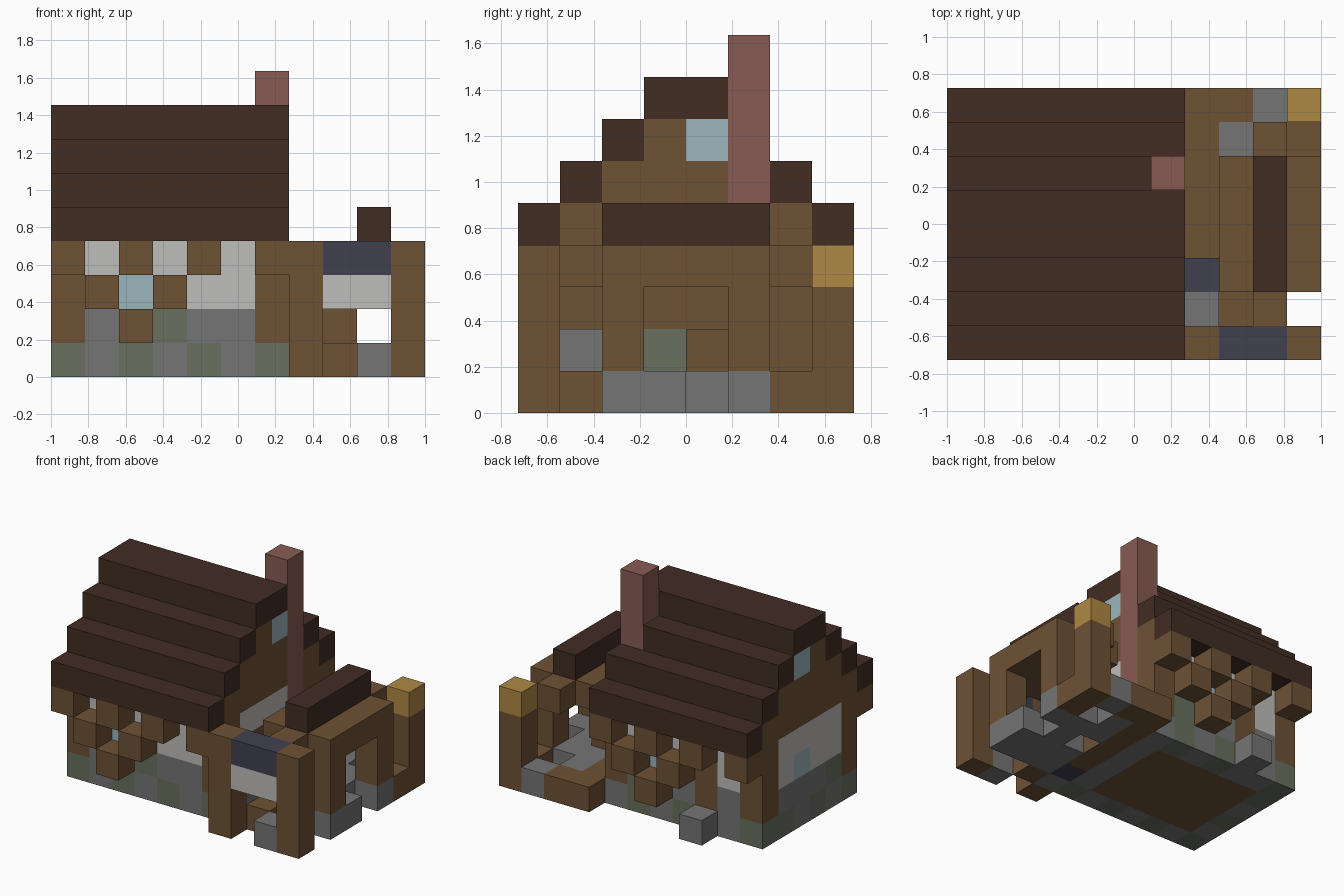
import bpy
import bmesh
from mathutils import Vector

if "Cube" in bpy.data.objects:
    bpy.data.objects.remove(bpy.data.objects["Cube"])

UNIT = 2 / 11
ORIGIN = Vector((-1, -4 * UNIT, 0))

# Colours, written as display values and turned into linear ones
PALETTE = {
    "W": ("wood", (110, 82, 53)),
    "R": ("dark_roof", (65, 45, 35)),
    "P": ("plaster", (190, 189, 187)),
    "S": ("stone", (118, 117, 118)),
    "G": ("mossy_stone", (104, 112, 95)),
    "B": ("window_glass", (156, 181, 190)),
    "C": ("chimney_brick", (136, 91, 83)),
    "N": ("navy_cloth", (64, 65, 80)),
    "Y": ("straw_yellow", (175, 136, 68)),
}


def linear(v):
    v /= 255
    return v / 12.92 if v <= 0.04045 else ((v + 0.055) / 1.055) ** 2.4


materials = {}
for key, (name, rgb) in PALETTE.items():
    mat = bpy.data.materials.new(name)
    colour = [linear(c) for c in rgb] + [1]
    mat.use_nodes = True
    mat.diffuse_color = colour
    mat.node_tree.nodes["Principled BSDF"].inputs["Base Color"].default_value = colour
    materials[key] = mat

cells = {}  # block position -> (part, colour key)


def span(v):
    return range(v, v + 1) if isinstance(v, int) else v


def add(part, key, xs, ys, zs):
    """Fill a box of blocks; later blocks replace earlier ones."""
    for x in span(xs):
        for y in span(ys):
            for z in span(zs):
                cells[x, y, z] = (part, key)


def wall(part, rows, place):
    """Lay a wall from the ground up, one string of colours per course."""
    for z, row in enumerate(rows):
        for i, key in enumerate(row):
            x, y = place(i)
            add(part, key, x, y, z)


# House floor and four walls
add("floor", "W", range(1, 6), range(2, 6), 0)
wall("right_wall", ["GSGSGS", "WGSSSW", "WPPBPW", "WPPPPW"], lambda i: (0, i + 1))
wall("left_wall", ["GSSSSS", "WSGSSW", "WWWWWW", "WPPPPW"], lambda i: (6, i + 1))
wall("front_wall", ["GSGSGSG", "WSSGSSW", "WPBPPPW", "WPPPPPW"], lambda i: (i, 1))
wall("back_wall", ["GSSGSGS", "WSWSSGW", "WPWPBPW", "WPPPPPW"], lambda i: (i, 6))

# Gables with a small window each
for part, x in (("right_gable", 0), ("left_gable", 6)):
    for step in range(3):
        add(part, "W", x, range(1 + step, 7 - step), 4 + step)
    add(part, "B", x, 4, 6)

# Stepped roof
for step in range(4):
    for y in (step, 7 - step):
        add("roof", "R", range(7), y, 4 + step)

# Rafter ends, window frames and doorstep
for x in range(0, 7, 2):
    for y in (0, 7):
        add("rafter_ends", "W", x, y, 3)
for part, x, y in (("front_window_frame", 2, 0), ("back_window_frame", 4, 7)):
    add(part, "W", x, y, 1)
    add(part, "W", x - 1, y, 2)
    add(part, "W", x + 1, y, 2)
add("doorstep", "S", 2, 7, 0)

# Chimney
add("chimney", "C", 6, 5, range(1, 9))

# Porch front: two posts, awning and panel
for x in (7, 10):
    add("porch_front_posts", "W", x, 0, range(4))
add("porch_awning", "N", range(8, 10), 0, 3)
add("porch_panel", "P", range(8, 10), 0, 2)
add("porch_front_stone", "S", 9, 0, 0)

# Porch ground
add("porch_floor", "W", 7, range(3, 8), 0)
add("porch_floor", "W", 8, 1, 0)
add("porch_floor", "W", 8, 7, 0)
add("porch_paving", "S", range(8, 10), range(2, 6), 0)
add("porch_paving", "S", 8, 6, 0)
add("porch_paving", "S", 9, 7, 0)
del cells[8, 4, 0]
add("work_bench", "W", 8, 4, 1)
add("stone_bin", "S", 7, 1, range(2))
add("navy_barrel", "N", 7, 2, range(2))

# Porch side arch
for y in (2, 5):
    add("arch_posts", "W", 10, y, range(1, 4))
    add("arch_base", "S", 10, y, 0)
add("arch_base", "S", 10, 3, 0)
add("arch_beam", "W", 10, range(2, 6), 3)
add("porch_ceiling", "W", range(8, 10), range(2, 6), 3)
add("porch_ridge", "R", 9, range(2, 6), 4)
for y in (1, 6):
    add("porch_beam_ends", "W", 9, y, 3)

# Back corner post with a straw block on top
add("corner_step", "W", 10, 6, 0)
add("corner_post", "W", 10, 7, range(3))
add("straw_block", "Y", 10, 7, 3)


def build(part):
    """Make one object from a part's blocks, leaving out buried faces."""
    own = {p: key for p, (name, key) in cells.items() if name == part}
    keys = sorted(set(own.values()))
    bm = bmesh.new()
    for pos, key in own.items():
        for axis in range(3):
            for side in (0, 1):
                near = list(pos)
                near[axis] += 2 * side - 1
                if tuple(near) in cells:
                    continue
                u, v = (axis + 1) % 3, (axis + 2) % 3
                loop = [(0, 0), (1, 0), (1, 1), (0, 1)]
                corners = []
                for a, b in loop if side else reversed(loop):
                    corner = Vector(pos)
                    corner[axis] += side
                    corner[u] += a
                    corner[v] += b
                    corners.append(bm.verts.new(ORIGIN + corner * UNIT))
                bm.faces.new(corners).material_index = keys.index(key)
    bmesh.ops.remove_doubles(bm, verts=bm.verts, dist=0.001)
    mesh = bpy.data.meshes.new(part)
    bm.to_mesh(mesh)
    bm.free()
    for key in keys:
        mesh.materials.append(materials[key])
    bpy.context.collection.objects.link(bpy.data.objects.new(part, mesh))


for part in dict.fromkeys(name for name, key in cells.values()):
    build(part)
